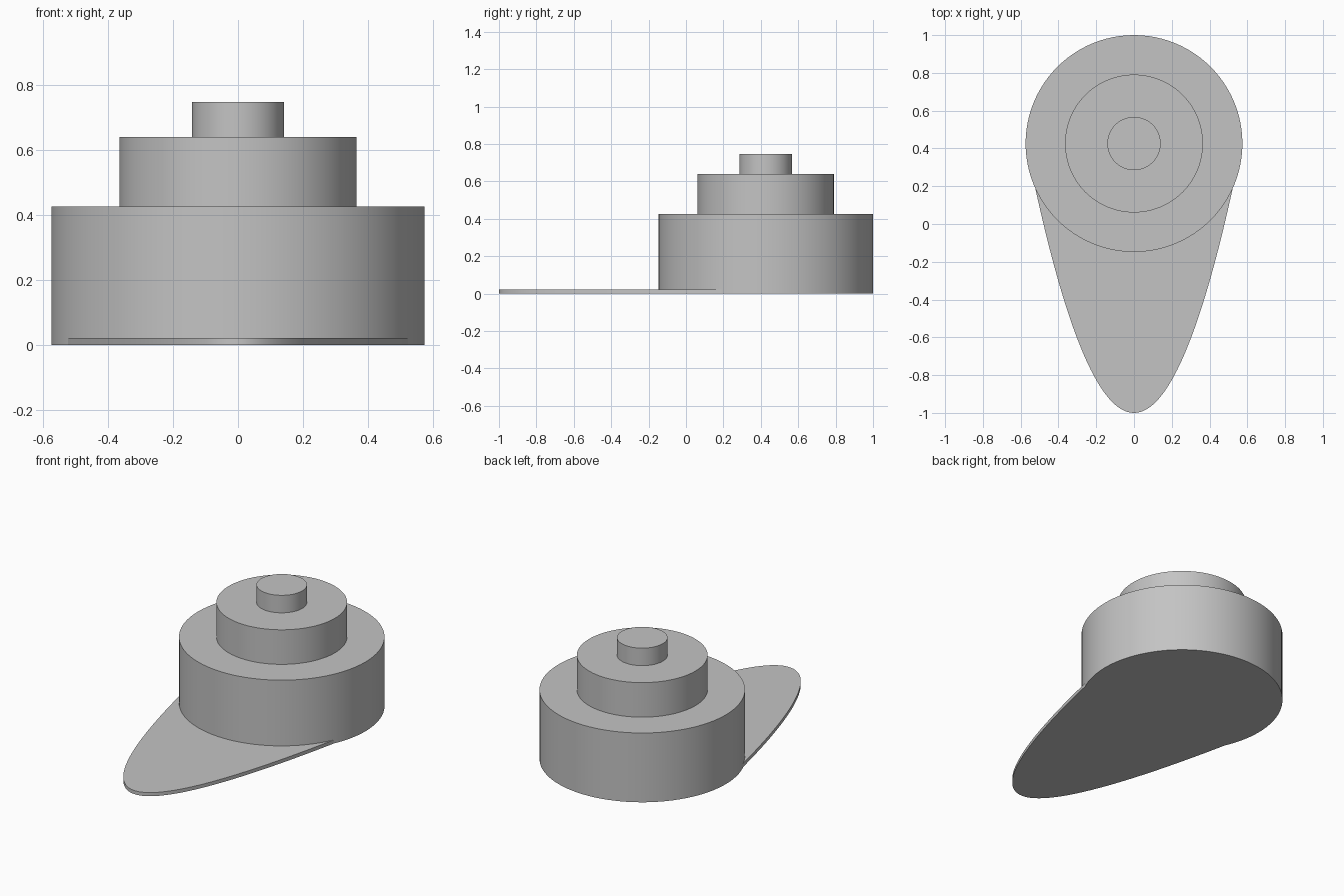
import bpy
import bmesh
import math

cube = bpy.data.objects.get("Cube")
if cube:
    bpy.data.objects.remove(cube, do_unlink=True)

grey = bpy.data.materials.new("plain grey")
grey.use_nodes = True
colour = (0.55, 0.55, 0.55, 1)
grey.diffuse_color = colour
grey.node_tree.nodes["Principled BSDF"].inputs["Base Color"].default_value = colour

CENTRE_Y = 0.426


def finish(obj):
    obj.data.materials.append(grey)
    bpy.ops.object.select_all(action='DESELECT')
    obj.select_set(True)
    bpy.context.view_layer.objects.active = obj
    bpy.ops.object.shade_smooth_by_angle(angle=math.radians(30))


def tier(name, radius, bottom, top):
    bpy.ops.mesh.primitive_cylinder_add(
        vertices=96, radius=radius, depth=top - bottom,
        location=(0, CENTRE_Y, (bottom + top) / 2))
    obj = bpy.context.object
    obj.name = name
    finish(obj)


# Three stacked round tiers
tier("base_tier", 0.574, 0, 0.427)
tier("middle_tier", 0.365, 0.427, 0.64)
tier("top_button", 0.141, 0.64, 0.748)

# Thin parabolic brim, its straight back edge hidden in the base
STEPS, HALF_WIDTH, LENGTH, THICKNESS = 64, 0.525, 1.2, 0.022
bm = bmesh.new()
outline = []
for i in range(STEPS + 1):
    t = 2 * i / STEPS - 1
    outline.append(bm.verts.new((HALF_WIDTH * t, LENGTH * t * t - 1, 0)))
face = bm.faces.new(outline)
raised = bmesh.ops.extrude_face_region(bm, geom=[face], use_keep_orig=True)
for v in raised["geom"]:
    if isinstance(v, bmesh.types.BMVert):
        v.co.z += THICKNESS
bmesh.ops.recalc_face_normals(bm, faces=bm.faces[:])
mesh = bpy.data.meshes.new("brim")
bm.to_mesh(mesh)
bm.free()
brim = bpy.data.objects.new("brim", mesh)
bpy.context.collection.objects.link(brim)
finish(brim)
